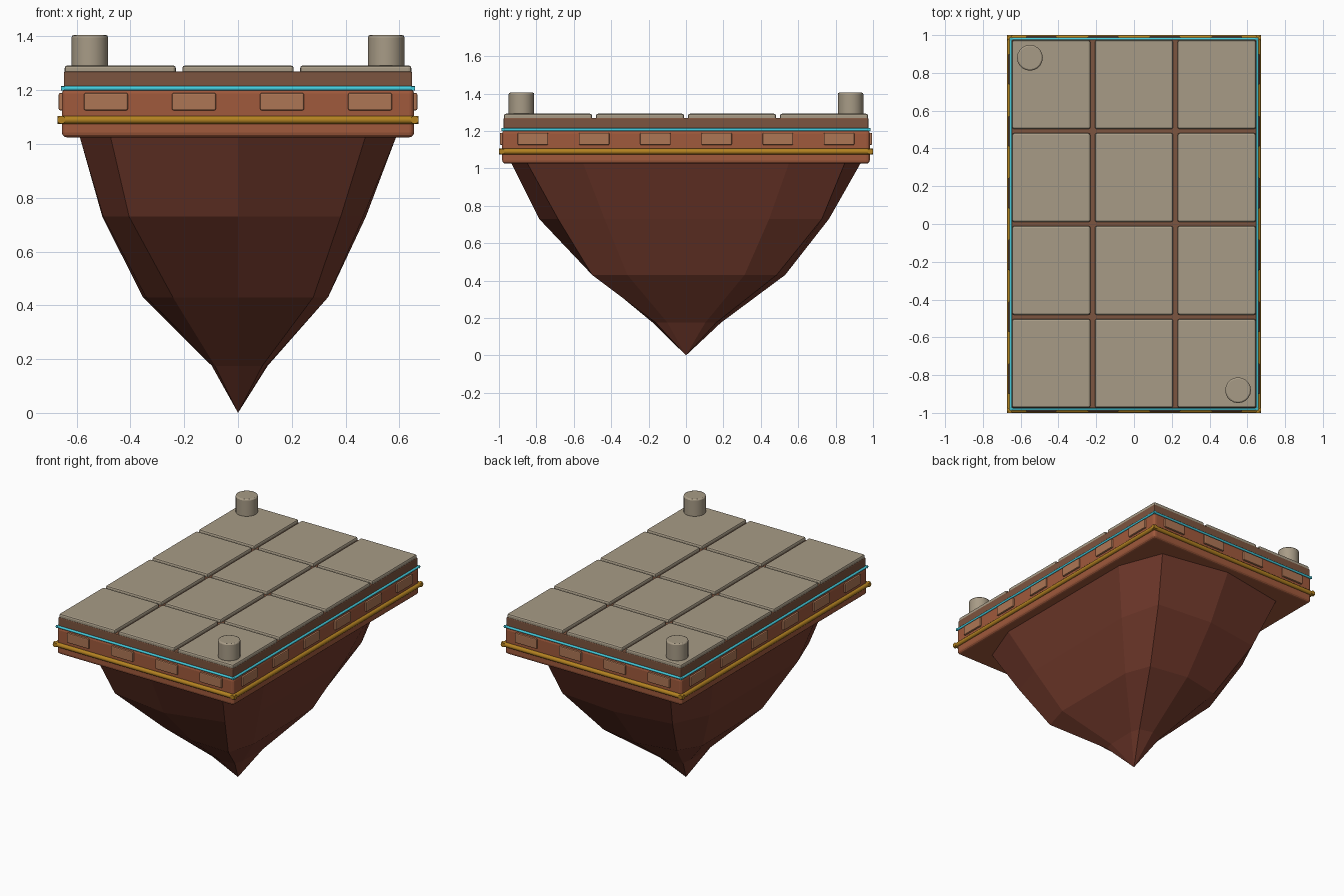
import bpy, bmesh, math
from mathutils import Vector

if "Cube" in bpy.data.objects:
    bpy.data.objects.remove(bpy.data.objects["Cube"])


def material(name, rgb):
    m = bpy.data.materials.new(name)
    m.diffuse_color = (*rgb, 1)
    m.use_nodes = True
    m.node_tree.nodes["Principled BSDF"].inputs["Base Color"].default_value = m.diffuse_color
    return m


STONE = material("stone", (0.39, 0.33, 0.24))
MORTAR = material("mortar", (0.20, 0.09, 0.05))
CLAY = material("clay", (0.35, 0.10, 0.045))
BRICK = material("brick", (0.42, 0.18, 0.09))
GOLD = material("gold", (0.45, 0.22, 0.015))
CYAN = material("cyan", (0.06, 0.60, 0.72))
ROCK = material("rock", (0.17, 0.042, 0.025))


def finish(ob, name, mat, bevel=0, segments=2):
    ob.name = name
    ob.data.materials.append(mat)
    if bevel:
        mod = ob.modifiers.new("Bevel", 'BEVEL')
        mod.width, mod.segments = bevel, segments
        mod.limit_method = 'ANGLE'
        mod.angle_limit = math.radians(40)
    return ob


def box(name, lo, hi, mat, bevel=0, segments=2):
    lo, hi = Vector(lo), Vector(hi)
    bpy.ops.mesh.primitive_cube_add(size=1, location=(lo + hi) / 2)
    ob = bpy.context.object
    ob.scale = hi - lo
    bpy.ops.object.transform_apply(location=False, rotation=False, scale=True)
    return finish(ob, name, mat, bevel, segments)


def rod(name, loc, radius, length, mat, rotation=(0, 0, 0), sides=12, bevel=0):
    bpy.ops.mesh.primitive_cylinder_add(vertices=sides, radius=radius, depth=length,
                                        location=loc, rotation=rotation)
    bpy.ops.object.shade_smooth_by_angle(angle=math.radians(35))
    return finish(bpy.context.object, name, mat, bevel)


def trim(name, hx, hy, z, r, mat):
    # four rods running round the rim; hx, hy are the outer half sizes
    q = math.pi / 2
    for s, side in ((-1, "a"), (1, "b")):
        rod(f"{name}_x_{side}", (0, s * (hy - r), z), r, 2 * hx, mat, (0, q, 0))
        rod(f"{name}_y_{side}", (s * (hx - r), 0, z), r, 2 * hy, mat, (q, 0, 0))


# Faceted rock underside: ten-sided rounded-rectangle rings tapering to a point
N = 10
RINGS = [
    (1.03, [1] * N),
    (0.73, [.84, .805, .79, .807, .855, .818, .83, .856, .85, .853]),
    (0.43, [.521, .59, .568, .568, .57, .567, .56, .60, .58, .51]),
    (0.175, [.19, .19, .18, .187, .19, .20, .18, .165, .165, .18]),
]


def rounded(v):
    return math.copysign(abs(v) ** 0.45, v) if abs(v) > 1e-6 else 0


bm = bmesh.new()
rings = []
for z, factors in RINGS:
    ring = []
    for i, f in enumerate(factors):
        a = math.radians(-90 + 36 * i)
        ring.append(bm.verts.new((0.603 * f * rounded(math.cos(a)),
                                  0.935 * f * rounded(math.sin(a)), z)))
    rings.append(ring)
tip = bm.verts.new((0, 0, 0))
bm.faces.new(rings[0])
for i in range(N):
    j = (i + 1) % N
    for up, low in zip(rings, rings[1:]):
        bm.faces.new((up[i], low[i], low[j], up[j]))
    bm.faces.new((rings[-1][i], tip, rings[-1][j]))
bmesh.ops.recalc_face_normals(bm, faces=bm.faces)
mesh = bpy.data.meshes.new("rock_underside")
bm.to_mesh(mesh)
bm.free()
rock = bpy.data.objects.new("rock_underside", mesh)
bpy.context.collection.objects.link(rock)
finish(rock, "rock_underside", ROCK)

# Rim body, paving bed and the two trim lines
box("rim_body", (-.655, -.983, 1.025), (.655, .983, 1.205), CLAY, .018, 3)
box("paving_bed", (-.648, -.976, 1.20), (.648, .976, 1.27), MORTAR, .006)
trim("gold_trim", .672, 1.0, 1.09, .015, GOLD)
trim("glow_trim", .659, .987, 1.207, .008, CYAN)

# Raised bricks around the rim
W, PITCH, Z0, Z1 = .0815, .3275, 1.125, 1.19
for s in (-1, 1):
    for i in range(4):
        x = (i - 1.5) * PITCH
        y0, y1 = sorted((s * .965, s * .995))
        box("rim_brick_x", (x - W, y0, Z0), (x + W, y1, Z1), BRICK, .006)
    for i in range(6):
        y = (i - 2.5) * PITCH
        x0, x1 = sorted((s * .637, s * .667))
        box("rim_brick_y", (x0, y - W, Z0), (x1, y + W, Z1), BRICK, .006)

# Paving tiles, 3 by 4
for i in range(3):
    for j in range(4):
        x, y = (i - 1) * .438, (j - 1.5) * .492
        box("paving_tile", (x - .207, y - .235, 1.25), (x + .207, y + .235, 1.292),
            STONE, .01)

# Corner posts on two opposite corners
for s in (-1, 1):
    rod("corner_post", (s * .551, -s * .88, 1.345), .068, .12, STONE, sides=20, bevel=.008)
